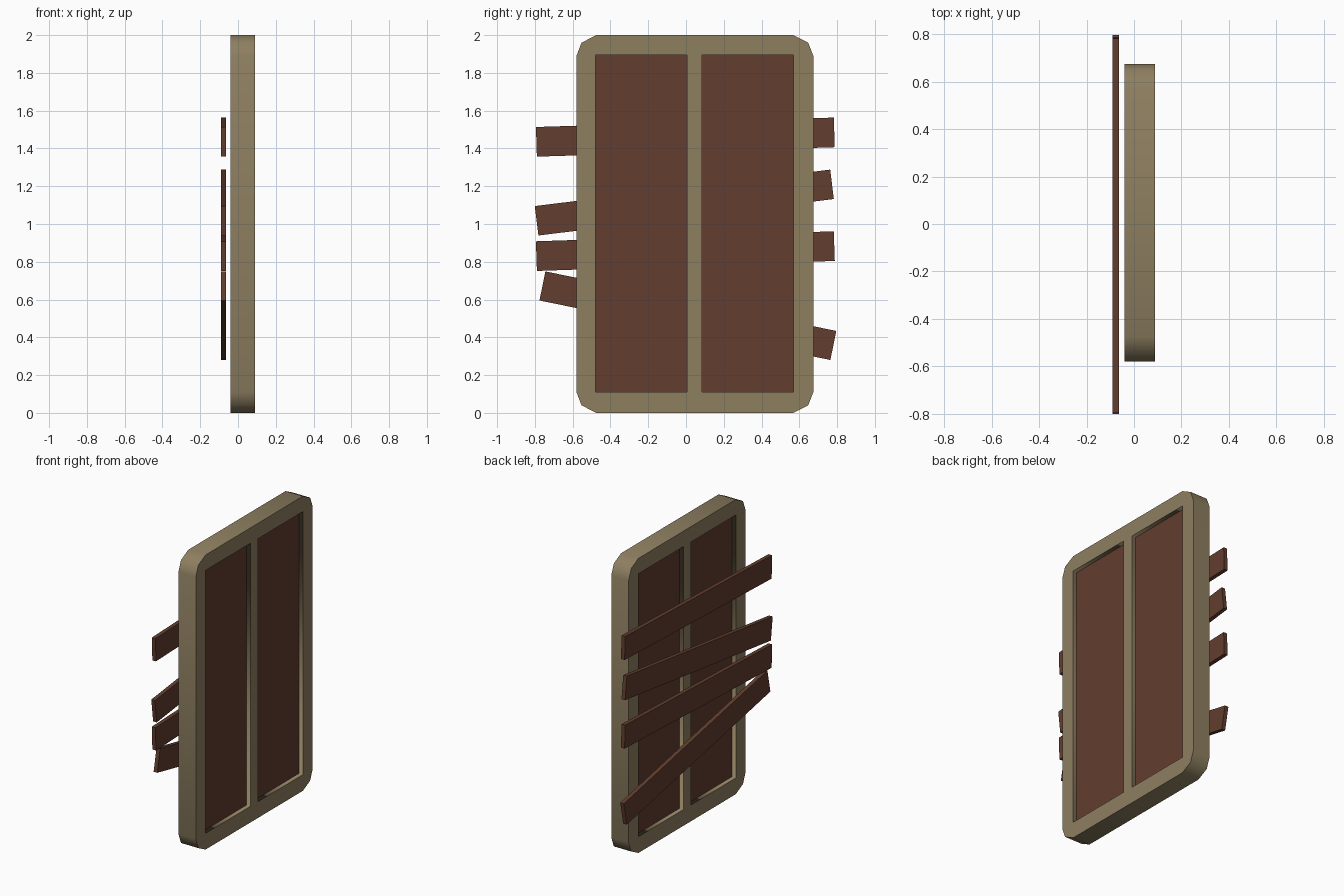
import bpy, math
from mathutils import Matrix

if "Cube" in bpy.data.objects:
    bpy.data.objects.remove(bpy.data.objects["Cube"])


def material(name, rgb):
    m = bpy.data.materials.new(name)
    m.diffuse_color = (*rgb, 1.0)
    m.use_nodes = True
    m.node_tree.nodes["Principled BSDF"].inputs["Base Color"].default_value = m.diffuse_color
    return m


TAN = material("tan_frame", (0.270, 0.212, 0.118))
BROWN = material("brown_wood", (0.122, 0.047, 0.028))


def box(name, centre, size, mat, tilt=0.0):
    bpy.ops.mesh.primitive_cube_add(size=1, location=centre, rotation=(tilt, 0, 0))
    ob = bpy.context.object
    ob.name = name
    ob.scale = size
    ob.data.materials.append(mat)
    return ob


# Window frame: outline with clipped corners and two rectangular openings
YC, HALF_W = 0.047, 0.627
corner = [(HALF_W, 0.89), (HALF_W - 0.027, 0.96), (HALF_W - 0.105, 1.0)]
top = corner + [(-y, z) for y, z in reversed(corner)]
outline = [(YC + y, 1 + z) for y, z in top + [(-y, -z) for y, z in top]]
Z0, Z1 = 0.11, 1.895
openings = [(-0.478, 0.006), (0.085, 0.569)]

curve = bpy.data.curves.new("window_frame", 'CURVE')
curve.dimensions = '2D'
curve.fill_mode = 'BOTH'
curve.extrude = 0.065
loops = [outline] + [[(a, Z0), (b, Z0), (b, Z1), (a, Z1)] for a, b in openings]
for pts in loops:
    s = curve.splines.new('POLY')
    s.points.add(len(pts) - 1)
    for p, (y, z) in zip(s.points, pts):
        p.co = (y, z, 0, 1)
    s.use_cyclic_u = True
curve.materials.append(TAN)
frame = bpy.data.objects.new("window_frame", curve)
bpy.context.collection.objects.link(frame)
# Stand the profile up: local x -> y, local y -> z, local z -> x
frame.matrix_world = Matrix(((0, 0, 1, 0.024), (1, 0, 0, 0), (0, 1, 0, 0), (0, 0, 0, 1)))
bpy.context.view_layer.objects.active = frame
frame.select_set(True)
bpy.ops.object.convert(target='MESH')

# Recessed panels filling the openings
for i, (a, b) in enumerate(openings):
    box(f"panel_{i + 1}", (0.024, (a + b) / 2, (Z0 + Z1) / 2),
        (0.07, b - a, Z1 - Z0), BROWN)

# Boards nailed across one side: end centres as (y, z)
boards = [((-0.792, 1.435), (0.785, 1.485)),
          ((-0.791, 1.017), (0.773, 1.210)),
          ((-0.792, 0.830), (0.785, 0.883)),
          ((-0.760, 0.672), (0.780, 0.357))]
for i, ((y0, z0), (y1, z1)) in enumerate(boards):
    box(f"board_{i + 1}", (-0.077, (y0 + y1) / 2, (z0 + z1) / 2),
        (0.027, math.hypot(y1 - y0, z1 - z0), 0.157), BROWN,
        math.atan2(z1 - z0, y1 - y0))
